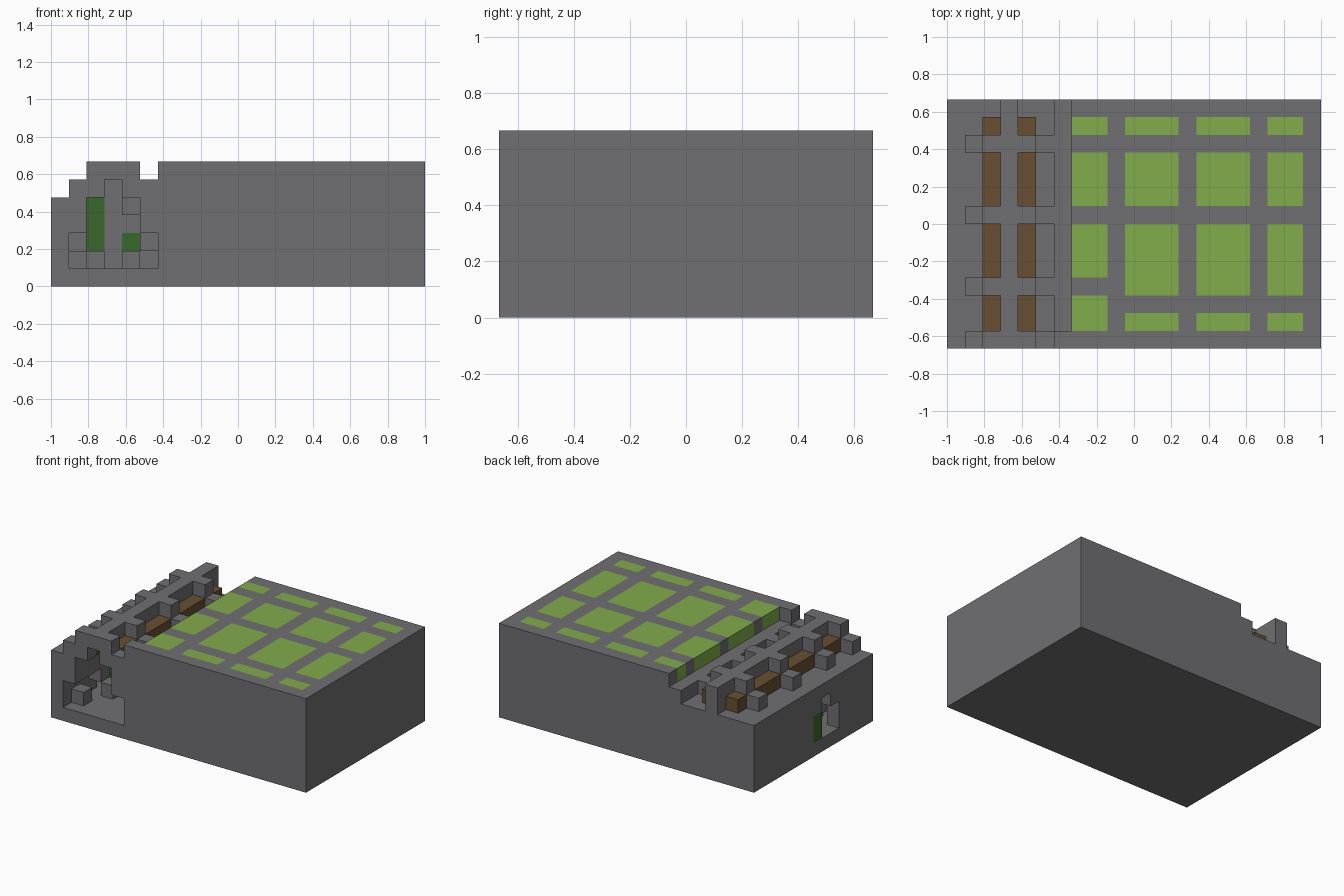
import bpy, bmesh
from mathutils import Vector

cube = bpy.data.objects.get("Cube")
if cube:
    bpy.data.objects.remove(cube, do_unlink=True)

NX, NY, NZ = 21, 14, 7
S = 2 / NX
cells = {}


def fill(part, xs, ys, zs):
    """Fill a box of cells, or clear it when part is None."""
    for i in range(xs[0], xs[1] + 1):
        for j in range(ys[0], ys[1] + 1):
            for k in range(zs[0], zs[1] + 1):
                if part:
                    cells[i, j, k] = part
                else:
                    cells.pop((i, j, k), None)


# Rock mass, with a low strip for the roofed passage
fill("rock", (0, 6), (0, 13), (0, 4))
fill("rock", (6, 6), (0, 13), (5, 5))
fill("rock", (6, 6), (0, 0), (6, 6))
fill("rock", (7, 20), (0, 13), (0, 6))

# Grass patches let into the top
for xs in ((7, 8), (10, 12), (14, 16), (18, 19)):
    near = ((1, 2), (4, 6)) if xs[0] == 7 else ((1, 1), (3, 6))
    for ys in near + ((8, 10), (12, 12)):
        fill("grass", xs, ys, (6, 6))

# Roof: ridge, timber panels and stone ribs
fill("rock", (3, 3), (0, 13), (5, 6))
for x in (2, 4):
    fill("timber", (x, x), (1, 12), (5, 5))
for y in (0, 3, 7, 11):
    fill("rock", (1, 5), (y, y), (5, 5))
    fill("rock", (2, 4), (y, y), (6, 6))

# Stepped archway in the front, with a rough back wall
for x, top in zip(range(1, 6), (2, 4, 5, 4, 2)):
    fill(None, (x, x), (0, 3), (1, top))
for x, y in zip(range(1, 6), (1, 3, 4, 3, 4)):
    fill(None, (x, x), (0, 4), (1, 1))
    fill("rock", (x, x), (y, y), (1, 1))
for x, z in ((1, 2), (5, 2), (4, 4)):
    fill("rock", (x, x), (3, 3), (z, z))
fill("vines", (2, 2), (4, 4), (2, 4))
fill("vines", (4, 4), (4, 4), (2, 2))

# Small side window with a vine panel
fill(None, (0, 0), (4, 4), (1, 2))
fill(None, (0, 0), (5, 5), (1, 3))
fill("vines", (0, 0), (6, 6), (1, 2))


def corner(i, j, k):
    return Vector((i - NX / 2, j - NY / 2, k)) * S


def build(part, name, colour):
    """Make one mesh from the exposed faces of a part's cells."""
    mat = bpy.data.materials.new(name + "_colour")
    mat.use_nodes = True
    mat.diffuse_color = (*colour, 1)
    bsdf = next(n for n in mat.node_tree.nodes if n.type == 'BSDF_PRINCIPLED')
    bsdf.inputs["Base Color"].default_value = (*colour, 1)
    bsdf.inputs["Roughness"].default_value = 0.9
    bm = bmesh.new()
    for cell, kind in cells.items():
        if kind != part:
            continue
        for axis in range(3):
            for side in (0, 1):
                other = list(cell)
                other[axis] += 2 * side - 1
                if tuple(other) in cells:
                    continue
                u, v = (axis + 1) % 3, (axis + 2) % 3
                loop = []
                for a, b in ((0, 0), (1, 0), (1, 1), (0, 1)):
                    p = list(cell)
                    p[axis] += side
                    p[u] += a
                    p[v] += b
                    loop.append(bm.verts.new(corner(*p)))
                bm.faces.new(loop if side else loop[::-1])
    bmesh.ops.remove_doubles(bm, verts=bm.verts, dist=S / 100)
    mesh = bpy.data.meshes.new(name)
    bm.to_mesh(mesh)
    bm.free()
    mesh.materials.append(mat)
    obj = bpy.data.objects.new(name, mesh)
    bpy.context.collection.objects.link(obj)


build("rock", "stone_terrain", (0.162, 0.159, 0.171))
build("grass", "grass_patches", (0.223, 0.418, 0.070))
build("timber", "roof_timber", (0.138, 0.080, 0.032))
build("vines", "dark_green_vines", (0.042, 0.138, 0.026))
